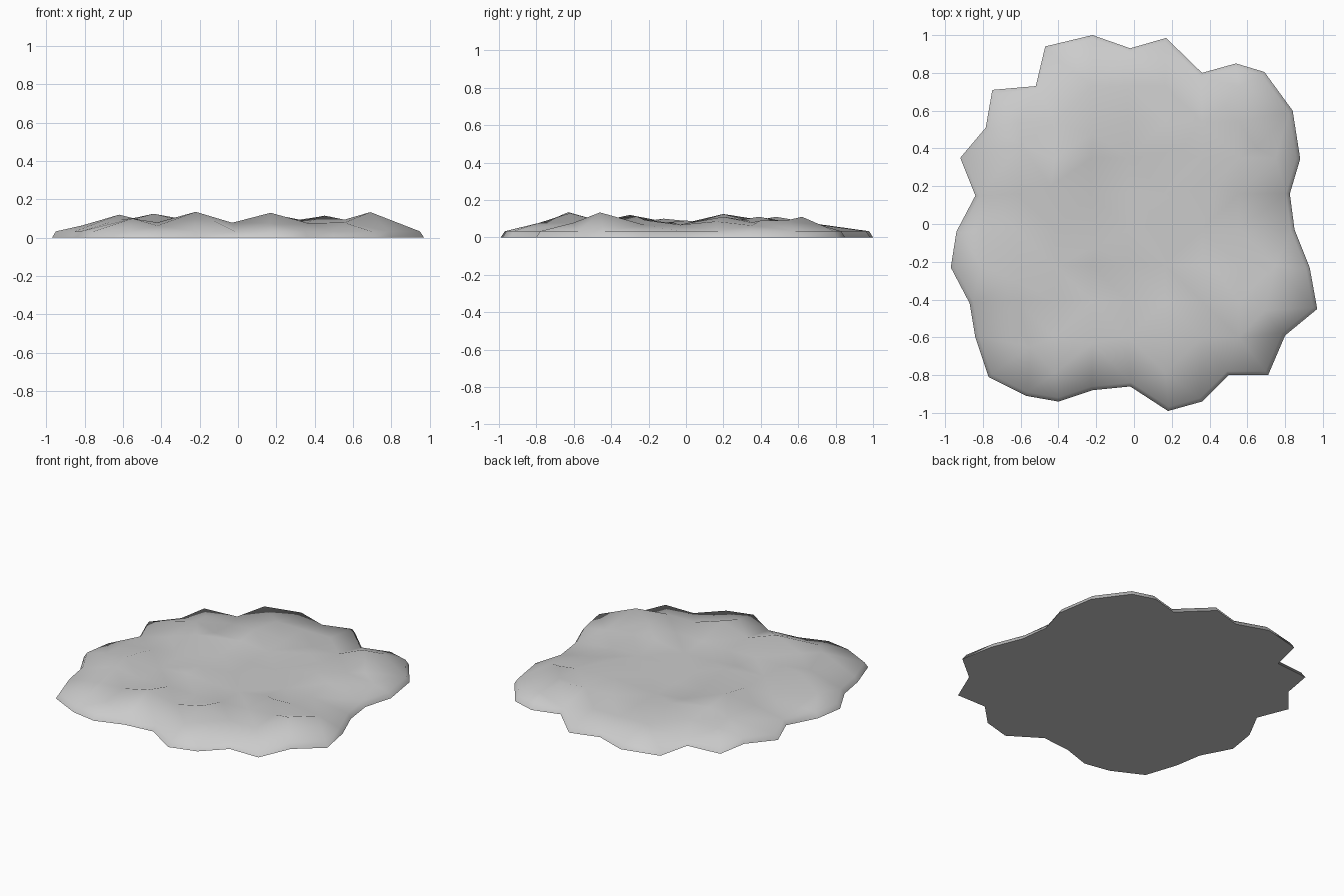
import bpy, bmesh, math
from mathutils import Vector
from mathutils.geometry import delaunay_2d_cdt

if "Cube" in bpy.data.objects:
    bpy.data.objects.remove(bpy.data.objects["Cube"])

# Ragged outline, counter-clockwise after reversal
OUTLINE = [(-.47, .94), (-.22, 1), (-.02, .93), (.17, .985), (.36, .80), (.54, .85),
           (.69, .805), (.84, .60), (.88, .345), (.825, .16), (.85, -.03), (.93, -.23),
           (.97, -.45), (.80, -.59), (.71, -.80), (.50, -.80), (.36, -.94), (.18, -.99),
           (-.02, -.86), (-.22, -.88), (-.40, -.94), (-.57, -.91), (-.77, -.81),
           (-.84, -.60), (-.87, -.42), (-.97, -.23), (-.94, -.04), (-.84, .15),
           (-.92, .35), (-.785, .51), (-.75, .71), (-.52, .73)]
outer = [Vector(p) for p in reversed(OUTLINE)]
n = len(outer)
RIM = 0.033

# Low mounds on the top: x, y, peak height
MOUNDS = [(.69, -.46, .14), (-.22, -.63, .135), (.17, -.62, .13), (.45, -.27, .115),
          (.43, .20, .11), (.24, .39, .11), (.48, .62, .11), (-.22, .48, .11),
          (-.44, .20, .125), (-.62, -.30, .12), (-.20, -.12, .10), (-.55, -.65, .10),
          (-.60, .42, .09), (.16, .0, .09), (.65, .40, .09)]


def inset(points, d):
    out = []
    for i, p in enumerate(points):
        a = (p - points[i - 1]).normalized()
        b = (points[(i + 1) % n] - p).normalized()
        na, nb = Vector((-a.y, a.x)), Vector((-b.y, b.x))
        m = (na + nb).normalized()
        out.append(p + m * min(d / max(m.dot(na), .3), d * 1.5))
    return out


def edge_distance(p, poly):
    inside, best = False, 9
    for i in range(n):
        a, b = poly[i - 1], poly[i]
        t = max(0, min(1, (p - a).dot(b - a) / (b - a).length_squared))
        best = min(best, (a + (b - a) * t - p).length)
        if (a.y > p.y) != (b.y > p.y) and p.x < a.x + (p.y - a.y) / (b.y - a.y) * (b.x - a.x):
            inside = not inside
    return best if inside else -best


def height(p):
    z = max((h - .065) * math.exp(-((p.x - x) ** 2 + (p.y - y) ** 2) / .022)
            for x, y, h in MOUNDS)
    return .065 + z


inner = inset(outer, .02)

# Interior points: the mound peaks plus a coarse grid between them
pts = list(inner)
extra = [Vector((x, y)) for x, y, h in MOUNDS]
for i in range(-5, 6):
    for j in range(-5, 6):
        p = Vector((i * .195 - .03, j * .19 - .03))
        if edge_distance(p, inner) > .09 and all((p - q).length > .1 for q in extra):
            extra.append(p)
pts += extra
edges = [(i, (i + 1) % n) for i in range(n)]
vco, _, faces, *_ = delaunay_2d_cdt(pts, edges, [], 1, 1e-5)

# Ground patch: undulating top, bevelled rim, flat underside
bm = bmesh.new()
top = []
for c in vco:
    d = max(0, edge_distance(c, inner))
    k = min(1, d / .16)
    top.append(bm.verts.new((c.x, c.y, RIM + (height(c) - RIM) * k)))
for f in faces:
    bm.faces.new([top[i] for i in f])
base = [bm.verts.new((p.x, p.y, 0)) for p in outer]
ring = [min(top, key=lambda v: (v.co.xy - p).length) for p in inner]
for i in range(n):
    j = (i + 1) % n
    bm.faces.new((base[i], base[j], ring[j], ring[i]))
bm.faces.new(base[::-1])
bmesh.ops.recalc_face_normals(bm, faces=bm.faces)
mesh = bpy.data.meshes.new("ground_patch")
bm.to_mesh(mesh)
bm.free()
patch = bpy.data.objects.new("ground_patch", mesh)
bpy.context.collection.objects.link(patch)
bpy.context.view_layer.objects.active = patch
patch.select_set(True)
bpy.ops.object.shade_smooth_by_angle(angle=math.radians(75))
